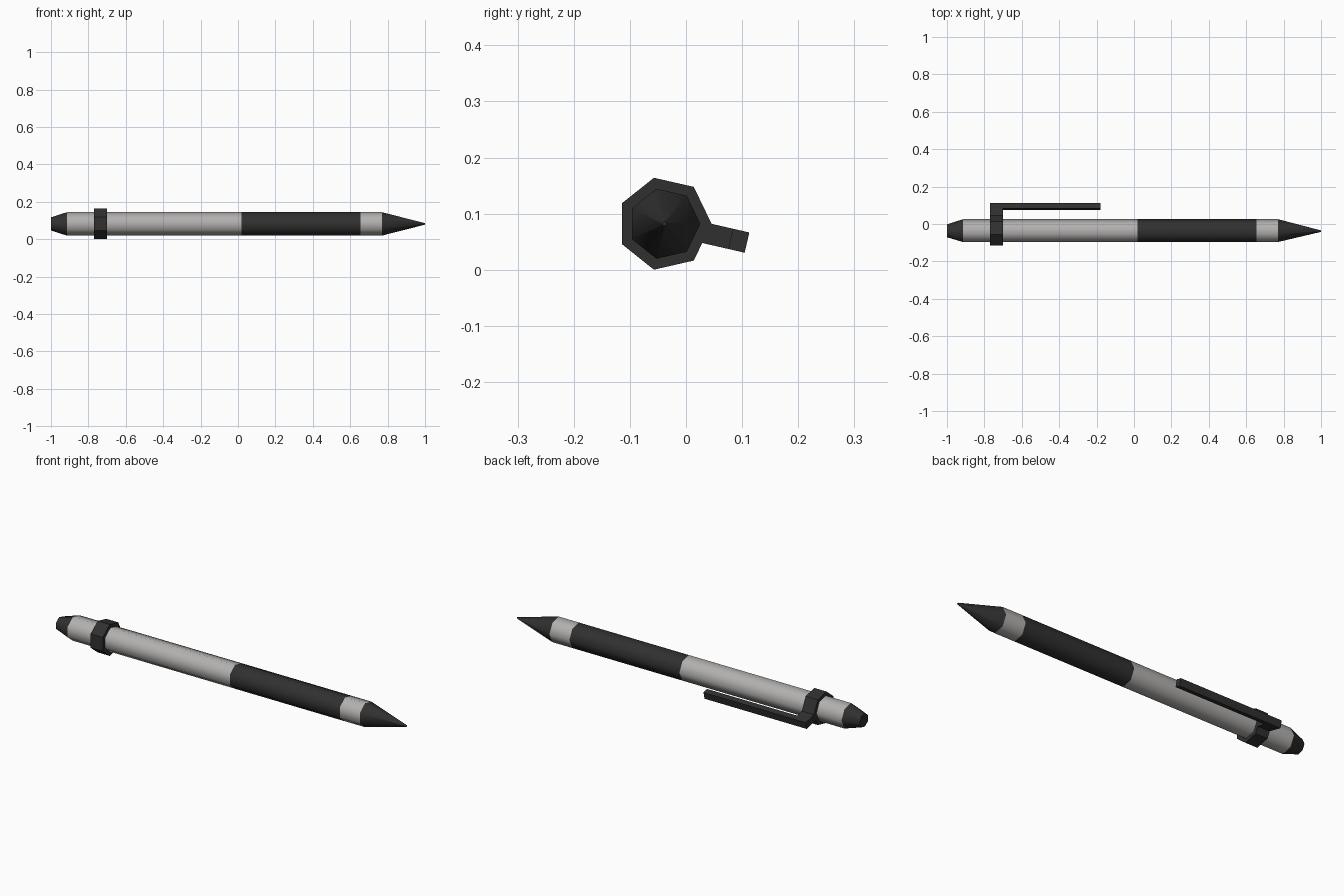
import bpy, bmesh, math
from mathutils import Matrix, Vector

if "Cube" in bpy.data.objects:
    bpy.data.objects.remove(bpy.data.objects["Cube"])

SIDES = 7
CY, CZ = -0.0385, 0.082          # pen axis, parallel to x
R = 0.064                        # barrel radius
RING_R = 0.084


def material(name, colour):
    m = bpy.data.materials.new(name)
    m.diffuse_color = (*colour, 1)
    m.use_nodes = True
    m.node_tree.nodes["Principled BSDF"].inputs["Base Color"].default_value = m.diffuse_color
    return m


DARK = material("dark_grey", (0.03, 0.03, 0.03))
LIGHT = material("light_grey", (0.45, 0.44, 0.43))


def finish(name, bm, mat, smooth):
    bmesh.ops.recalc_face_normals(bm, faces=bm.faces)
    me = bpy.data.meshes.new(name)
    bm.to_mesh(me)
    bm.free()
    me.materials.append(mat)
    ob = bpy.data.objects.new(name, me)
    bpy.context.collection.objects.link(ob)
    if smooth:
        bpy.ops.object.select_all(action='DESELECT')
        ob.select_set(True)
        bpy.context.view_layer.objects.active = ob
        bpy.ops.object.shade_smooth_by_angle(angle=math.radians(58))
    return ob


def lathe(name, profile, mat, smooth=True, closed=False, cap_start=False, cap_end=False):
    """Seven-sided turned part from (x, radius) points."""
    bm = bmesh.new()
    rings = []
    for x, r in profile:
        rings.append([bm.verts.new((x, CY + r * math.cos(a), CZ + r * math.sin(a)))
                      for a in (math.tau * i / SIDES for i in range(SIDES))])
    pairs = list(zip(rings, rings[1:]))
    if closed:
        pairs.append((rings[-1], rings[0]))
    for a, b in pairs:
        for i in range(SIDES):
            j = (i + 1) % SIDES
            bm.faces.new((a[i], a[j], b[j], b[i]))
    if cap_start:
        bm.faces.new(rings[0])
    if cap_end:
        bm.faces.new(rings[-1])
    return finish(name, bm, mat, smooth)


def clip_box(name, x0, x1, r0, r1, half_width):
    """Box placed by distance from the pen axis, along the clip direction."""
    bm = bmesh.new()
    bmesh.ops.create_cube(bm, size=1)
    bm.transform(Matrix.Translation((0, CY, CZ))
                 @ Matrix.Rotation(-math.pi / 14, 4, 'X')
                 @ Matrix.Translation(((x0 + x1) / 2, (r0 + r1) / 2, 0))
                 @ Matrix.Diagonal((x1 - x0, r1 - r0, 2 * half_width, 1)))
    return finish(name, bm, DARK, False)


# Barrel, grip and ends
lathe("end_cap", [(-1.0, 0.036), (-0.915, R)], DARK, cap_start=True)
lathe("upper_barrel", [(-0.915, R), (0.02, R)], LIGHT)
lathe("grip", [(0.02, R), (0.655, R)], DARK)
lathe("lower_band", [(0.655, R), (0.77, R)], LIGHT)
lathe("tip", [(0.77, R), (1.0, 0.004)], DARK, cap_end=True)

# Clip: ring, post and long bar
lathe("clip_ring", [(-0.77, R - 0.002), (-0.77, RING_R), (-0.70, RING_R), (-0.70, R - 0.002)],
      DARK, smooth=False, closed=True)
clip_box("clip_post", -0.77, -0.70, 0.07, 0.121, 0.0185)
clip_box("clip_bar", -0.77, -0.18, 0.121, 0.151, 0.0185)
